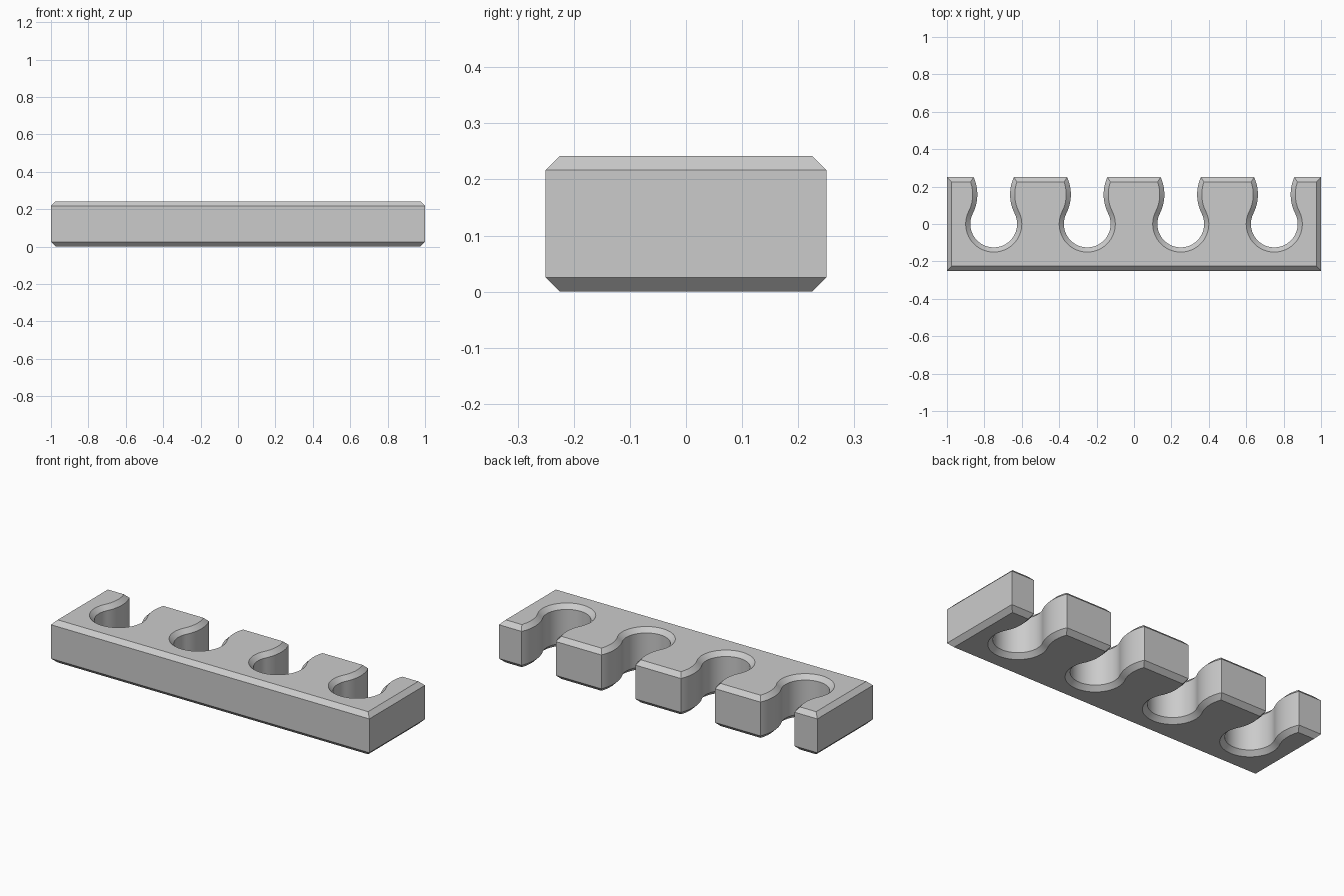
import bpy, bmesh
from math import sin, cos, pi, atan2, asin, sqrt, radians
from mathutils import Vector
from mathutils.geometry import delaunay_2d_cdt

if "Cube" in bpy.data.objects:
    bpy.data.objects.remove(bpy.data.objects["Cube"], do_unlink=True)

HALF_X, HALF_Y, HEIGHT, CHAMFER = 1.0, 0.25, 0.242, 0.025
HOLE_R, LIP_R, NECK = 0.125, 0.225, 0.0875   # hole, flared mouth, half neck width


def arc(cx, cy, r, a0, a1, n):
    return [(cx + r * cos(a0 + (a1 - a0) * i / n),
             cy + r * sin(a0 + (a1 - a0) * i / n)) for i in range(n + 1)]


def slot_profile(inset):
    """Keyhole slot, from the right side of the mouth round to the left."""
    lip_x = NECK + LIP_R
    lip_y = sqrt((HOLE_R + LIP_R) ** 2 - lip_x ** 2)
    tangent = atan2(lip_y, lip_x)
    lip_r = LIP_R - inset
    mouth = pi - asin((HALF_Y - inset - lip_y) / lip_r)
    lip = arc(lip_x, lip_y, lip_r, mouth, pi + tangent, 14)
    bowl = arc(0, 0, HOLE_R + inset, tangent, -pi - tangent, 56)
    left_lip = [(-x, y) for x, y in reversed(lip)]
    return lip + bowl[1:-1] + left_lip


def bar_outline(inset):
    """Bar with four open slots along the back, shrunk by the inset."""
    x1, y1 = HALF_X - inset, HALF_Y - inset
    points = [(-x1, -y1), (x1, -y1), (x1, y1)]
    for centre in (0.75, 0.25, -0.25, -0.75):
        points += [(centre + x, y) for x, y in slot_profile(inset)]
    return points + [(-x1, y1)]


# Stack the outlines: chamfered foot, straight walls, chamfered top
bm = bmesh.new()
levels = [(0, CHAMFER), (CHAMFER, 0), (HEIGHT - CHAMFER, 0), (HEIGHT, CHAMFER)]
rings = [[bm.verts.new((x, y, z)) for x, y in bar_outline(inset)]
         for z, inset in levels]
count = len(rings[0])
for low, high in zip(rings, rings[1:]):
    for i in range(count):
        j = (i + 1) % count
        bm.faces.new((low[i], low[j], high[j], high[i]))

# Flat top and bottom that follow the slots
flat = [Vector(p) for p in bar_outline(CHAMFER)]
fill = delaunay_2d_cdt(flat, [], [list(range(count))], 1, 1e-6)
triangles, sources = fill[2], fill[3]
for ring in (rings[0], rings[-1]):
    for tri in triangles:
        bm.faces.new([ring[sources[i][0]] for i in tri])
bmesh.ops.recalc_face_normals(bm, faces=bm.faces)

mesh = bpy.data.meshes.new("slotted_holder_bar")
bm.to_mesh(mesh)
bm.free()
bar = bpy.data.objects.new("slotted_holder_bar", mesh)
bpy.context.collection.objects.link(bar)

# Plain grey material
grey = bpy.data.materials.new("light_grey")
grey.use_nodes = True
colour = (0.6, 0.6, 0.6, 1)
grey.diffuse_color = colour
grey.node_tree.nodes["Principled BSDF"].inputs["Base Color"].default_value = colour
mesh.materials.append(grey)

# Smooth slot walls, crisp chamfers
bpy.ops.object.select_all(action='DESELECT')
bar.select_set(True)
bpy.context.view_layer.objects.active = bar
bpy.ops.object.shade_smooth_by_angle(angle=radians(25))
